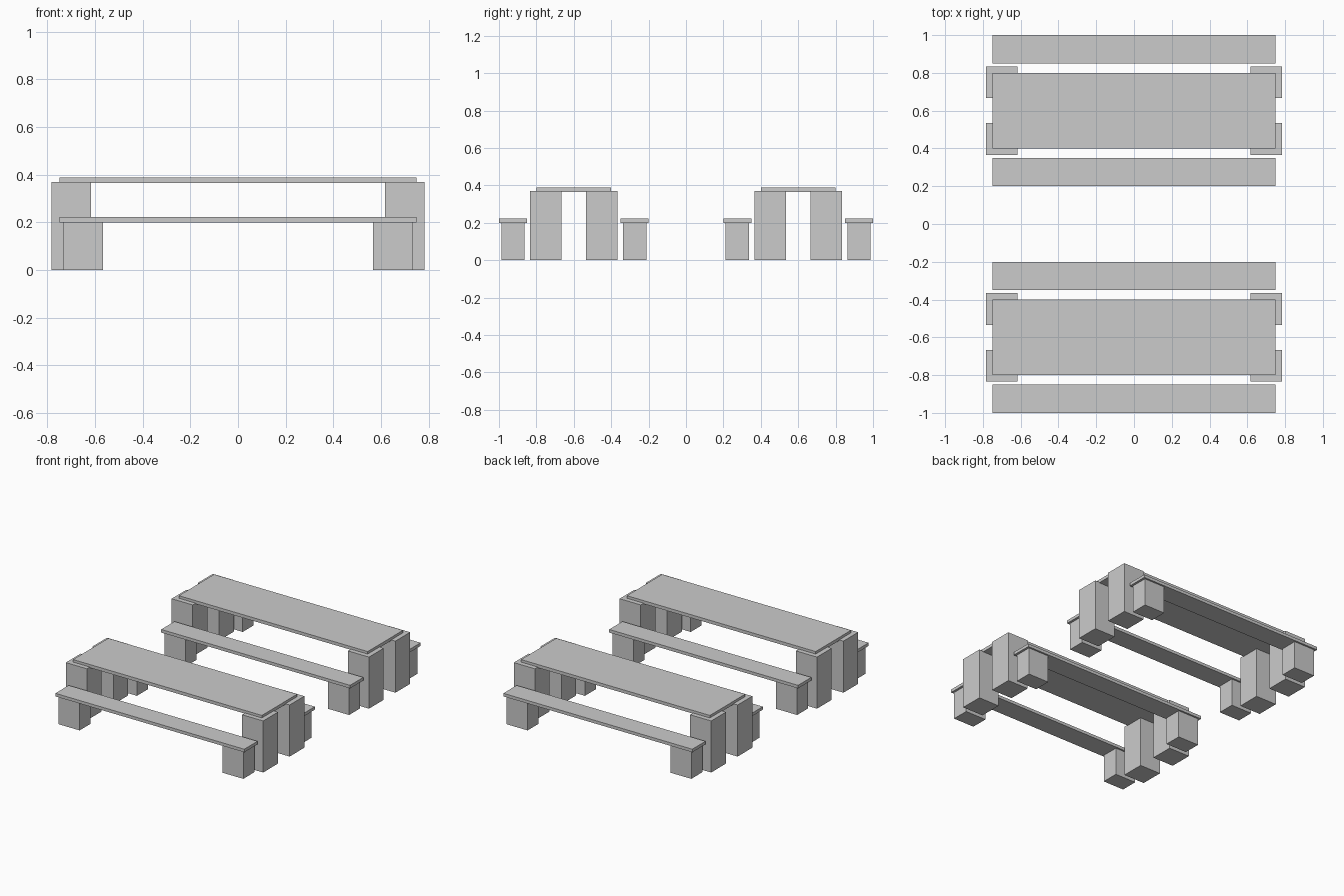
import bpy
import bmesh
from mathutils import Matrix, Vector

if "Cube" in bpy.data.objects:
    bpy.data.objects.remove(bpy.data.objects["Cube"])

grey = bpy.data.materials.new("plain grey")
grey.diffuse_color = (0.6, 0.6, 0.6, 1)
grey.use_nodes = True
grey.node_tree.nodes["Principled BSDF"].inputs["Base Color"].default_value = grey.diffuse_color


def box(name, centre, size):
    """Axis-aligned box with its own mesh."""
    bm = bmesh.new()
    bmesh.ops.create_cube(bm, size=1, matrix=Matrix.Diagonal((*size, 1)))
    mesh = bpy.data.meshes.new(name)
    bm.to_mesh(mesh)
    bm.free()
    mesh.materials.append(grey)
    obj = bpy.data.objects.new(name, mesh)
    obj.location = Vector(centre)
    bpy.context.collection.objects.link(obj)


def legs(name, x, y, width, depth, height):
    """A leg under each end of a board."""
    for end in (-1, 1):
        box(name, (end * x, y, height / 2), (width, depth, height))


# Two picnic sets, each a table with a bench on either side
for table_y in (-0.6, 0.6):
    box("table_top", (0, table_y, 0.3765), (1.5, 0.4, 0.023))
    for side in (-1, 1):
        # table legs stand out past the corners of the top
        legs("table_leg", 0.7, table_y + side * 0.15, 0.167, 0.167, 0.37)
        # bench and its set-in legs
        bench_y = table_y + side * 0.325
        box("bench_seat", (0, bench_y, 0.211), (1.5, 0.15, 0.022))
        legs("bench_leg", 0.65, bench_y, 0.167, 0.125, 0.2)
